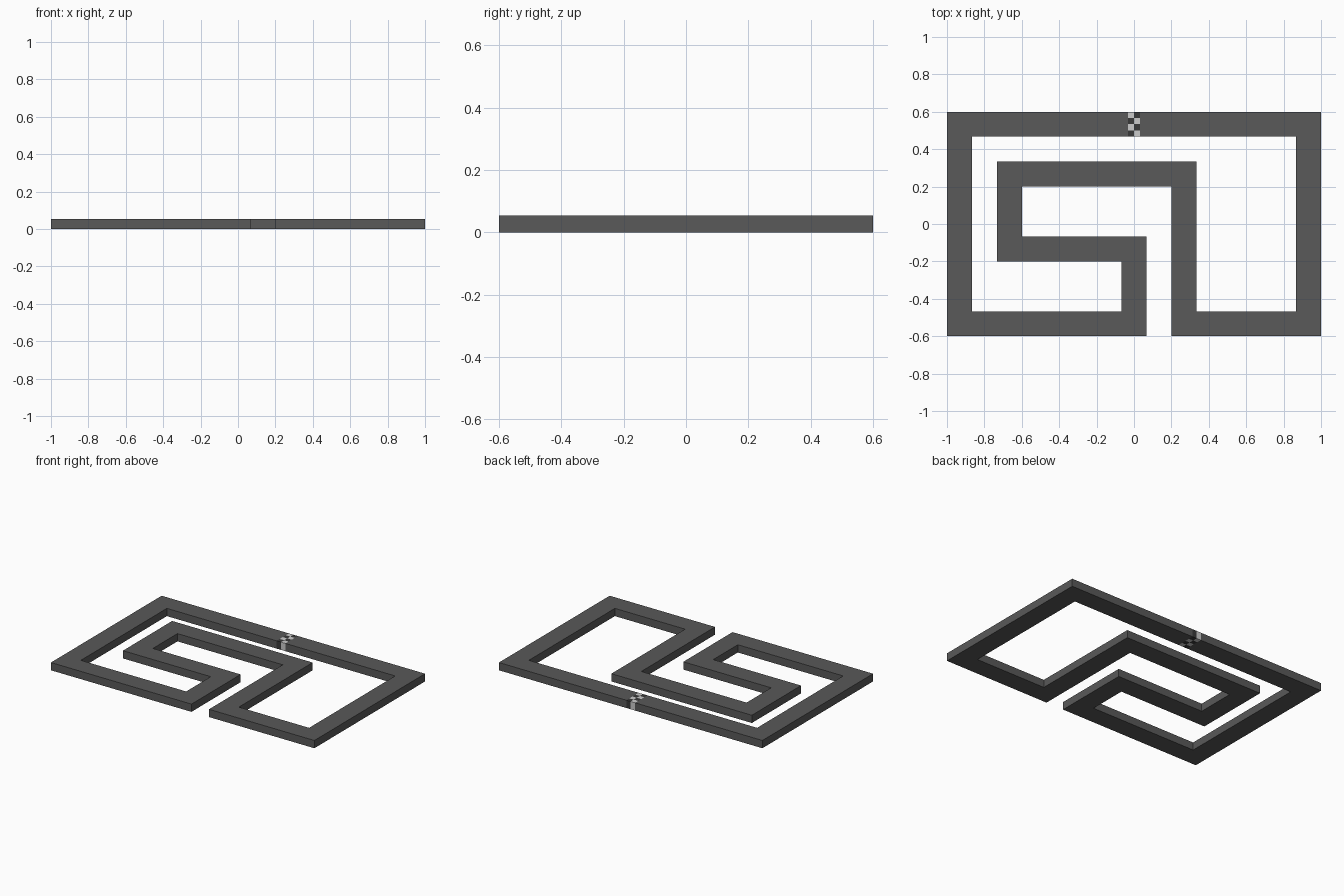
import bpy, bmesh
from mathutils import Vector

if "Cube" in bpy.data.objects:
    bpy.data.objects.remove(bpy.data.objects["Cube"])

U = 2 / 15          # track width
H = 0.0533          # track thickness
CELL = U / 4        # checker square size


def material(name, v):
    m = bpy.data.materials.new(name)
    m.diffuse_color = (v, v, v, 1)
    m.use_nodes = True
    m.node_tree.nodes["Principled BSDF"].inputs["Base Color"].default_value = m.diffuse_color
    return m


def finish(name, bm, mat):
    bmesh.ops.recalc_face_normals(bm, faces=bm.faces)
    me = bpy.data.meshes.new(name)
    bm.to_mesh(me)
    bm.free()
    me.materials.append(mat)
    ob = bpy.data.objects.new(name, me)
    bpy.context.collection.objects.link(ob)
    return ob


asphalt = material("asphalt", 0.1)
white = material("white_paint", 0.8)
black = material("black_paint", 0.04)

# Road: mitred ribbon along a right-angled centreline, open at the finish line
path = [(CELL / U, 4), (7, 4), (7, -4), (2, -4), (2, 2), (-5, 2),
        (-5, -1), (0, -1), (0, -4), (-7, -4), (-7, 4), (-CELL / U, 4)]
path = [Vector((x * U, y * U)) for x, y in path]
path[0].x, path[-1].x = CELL, -CELL


def side(a, b):
    d = (b - a).normalized()
    return Vector((-d.y, d.x)) * U / 2


bm = bmesh.new()
rings = []
for i, p in enumerate(path):
    before = side(path[i - 1], p) if i else None
    after = side(p, path[i + 1]) if i < len(path) - 1 else None
    off = before + after if before and after else before or after
    rings.append([bm.verts.new((*(p + off * s), z))
                  for s, z in ((1, 0), (1, H), (-1, H), (-1, 0))])
for a, b in zip(rings, rings[1:]):
    for k in range(4):
        n = (k + 1) % 4
        bm.faces.new((a[k], a[n], b[n], b[k]))
bm.faces.new(rings[0])
bm.faces.new(rings[-1])
finish("road", bm, asphalt)

# Finish line: two columns of alternating squares through the full thickness
for name, parity, mat in (("finish_line_light", 0, white), ("finish_line_dark", 1, black)):
    bm = bmesh.new()
    for row in range(4):
        col = (row + parity) % 2
        cube = bmesh.ops.create_cube(bm, size=1)["verts"]
        bmesh.ops.scale(bm, vec=(CELL, CELL, H), verts=cube)
        bmesh.ops.translate(bm, verts=cube, vec=((col - 0.5) * CELL,
                            4.5 * U - (row + 0.5) * CELL, H / 2))
    finish(name, bm, mat)
